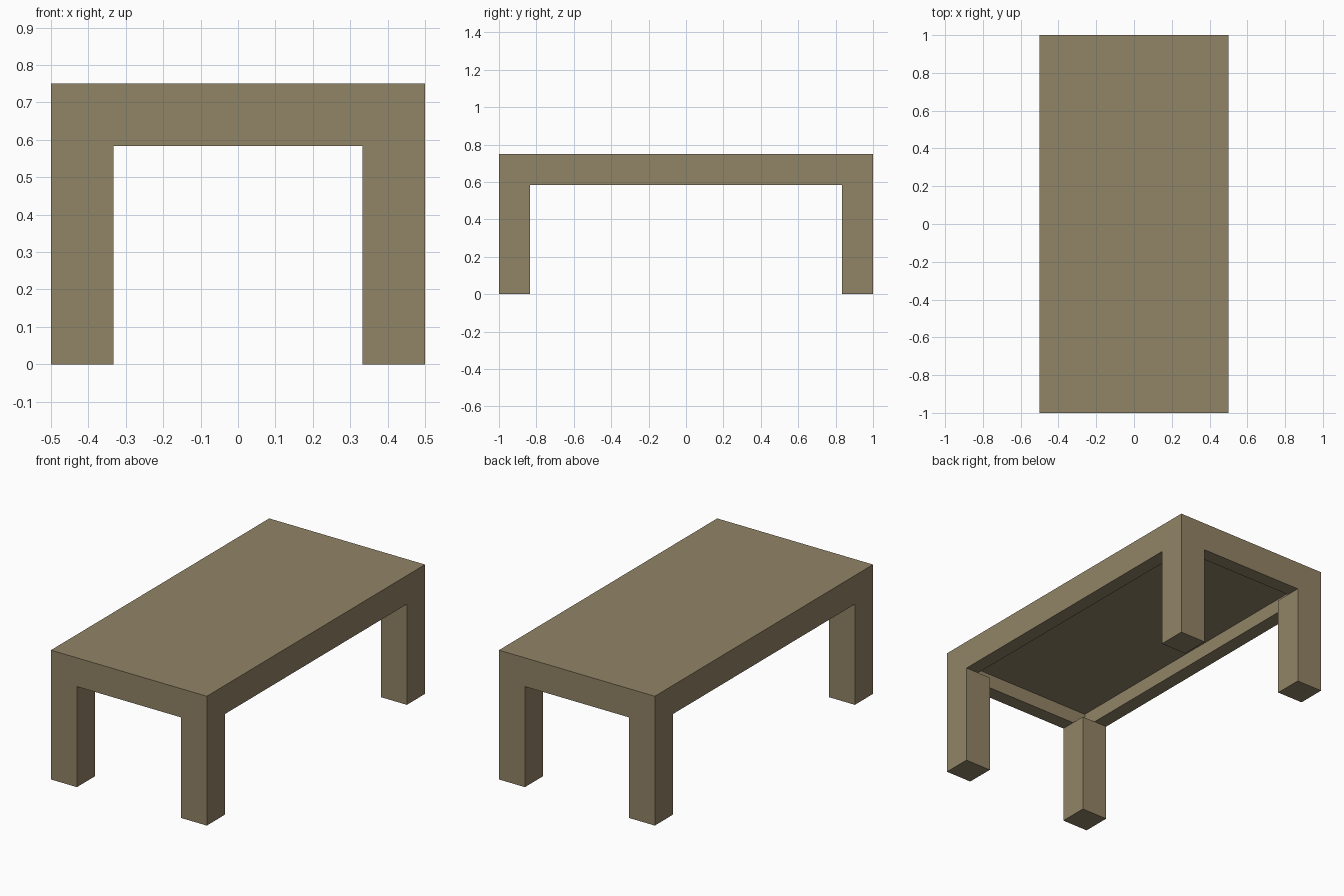
import bpy
import bmesh
from mathutils import Matrix, Vector

default_cube = bpy.data.objects.get("Cube")
if default_cube:
    bpy.data.objects.remove(default_cube, do_unlink=True)

WIDTH, LENGTH, HEIGHT = 1.0, 2.0, 0.75
LEG = 1 / 6            # leg side, also the apron height
RIM = LEG / 2          # apron thickness and recess depth
LEG_HEIGHT = HEIGHT - LEG

# Wood colour
wood = bpy.data.materials.new("brown wood")
wood.use_nodes = True
colour = (0.285, 0.227, 0.133, 1)
wood.diffuse_color = colour
bsdf = wood.node_tree.nodes["Principled BSDF"]
bsdf.inputs["Base Color"].default_value = colour
bsdf.inputs["Roughness"].default_value = 0.9


def box(bm, size, centre):
    matrix = Matrix.Translation(centre) @ Matrix.Diagonal((*size, 1))
    bmesh.ops.create_cube(bm, size=1, matrix=matrix)


def finish(bm, name):
    bmesh.ops.recalc_face_normals(bm, faces=bm.faces)
    mesh = bpy.data.meshes.new(name)
    bm.to_mesh(mesh)
    bm.free()
    mesh.materials.append(wood)
    obj = bpy.data.objects.new(name, mesh)
    bpy.context.collection.objects.link(obj)


# Table top: a slab hollowed from below, leaving an apron around the edge
bm = bmesh.new()
box(bm, (WIDTH, LENGTH, LEG), (0, 0, HEIGHT - LEG / 2))
underside = min(bm.faces, key=lambda f: f.calc_center_median().z)
bmesh.ops.inset_region(bm, faces=[underside], thickness=RIM, use_even_offset=True)
recess = bmesh.ops.extrude_discrete_faces(bm, faces=[underside])["faces"][0]
bmesh.ops.translate(bm, verts=list(recess.verts), vec=Vector((0, 0, RIM)))
finish(bm, "table_top")

# Four square legs, flush with the outer corners
for x_name, sx in (("left", 1), ("right", -1)):
    for y_name, sy in (("front", -1), ("back", 1)):
        bm = bmesh.new()
        box(bm, (LEG, LEG, LEG_HEIGHT),
            (sx * (WIDTH - LEG) / 2, sy * (LENGTH - LEG) / 2, LEG_HEIGHT / 2))
        finish(bm, f"{y_name}_{x_name}_leg")
